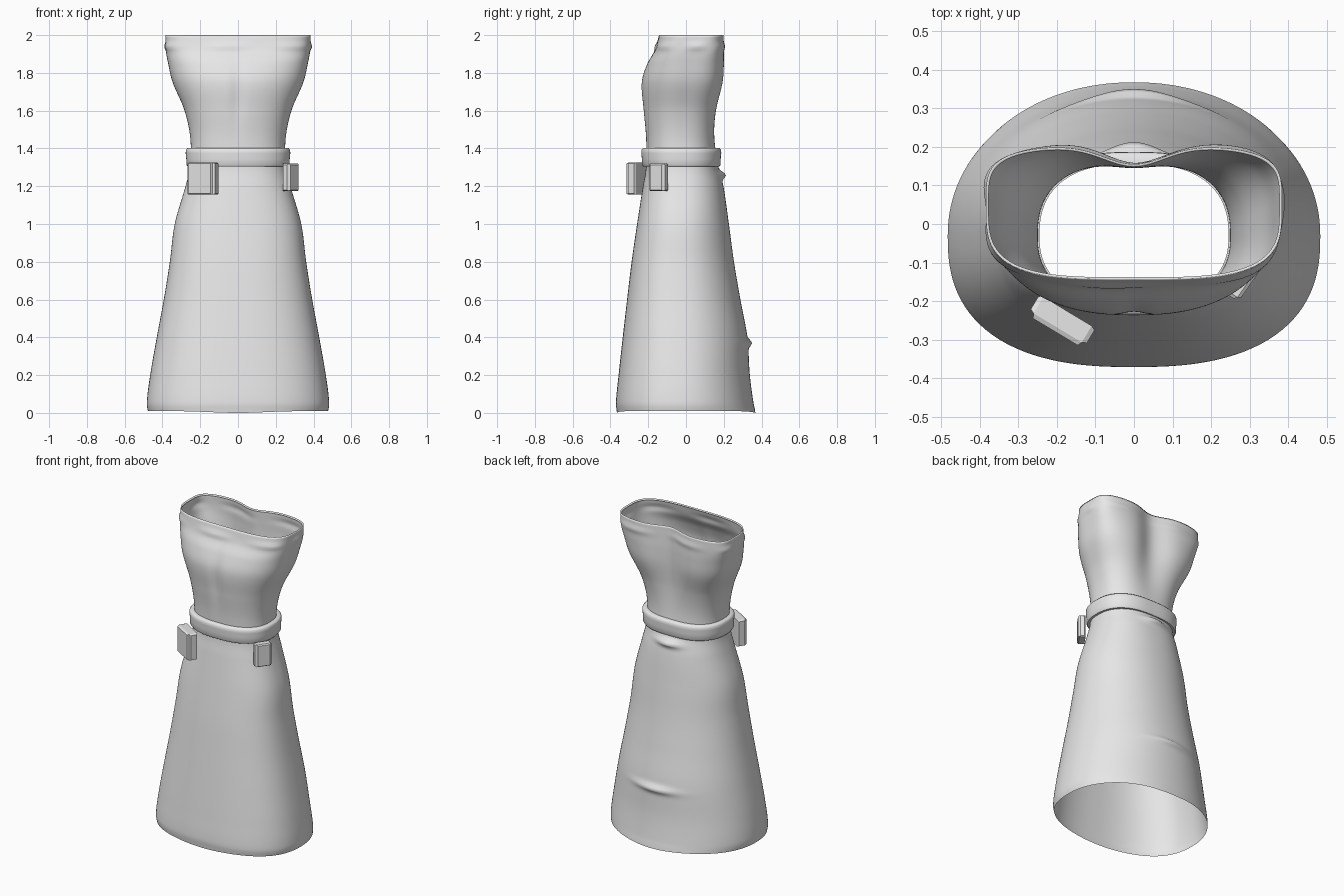
import bpy, bmesh, math
from mathutils import Matrix, Vector

if "Cube" in bpy.data.objects:
    bpy.data.objects.remove(bpy.data.objects["Cube"])

grey = bpy.data.materials.new("cloth grey")
grey.diffuse_color = (0.8, 0.8, 0.8, 1)
grey.use_nodes = True
grey.node_tree.nodes["Principled BSDF"].inputs["Base Color"].default_value = grey.diffuse_color

SEG = 128
# height, half width, front y, back y, centre y, front power, back power, back notch
KEYS = [
    (0.00, .475, -.364, .370, -.03, 2.5, 2.08, 0),
    (0.05, .483, -.371, .358, -.03, 2.5, 2.08, 0),
    (0.20, .465, -.357, .338, -.03, 2.5, 2.08, 0),
    (0.40, .430, -.335, .325, -.03, 2.5, 2.08, 0),
    (0.60, .393, -.312, .288, -.03, 2.5, 2.1, 0),
    (0.80, .361, -.288, .254, -.03, 2.5, 2.1, 0),
    (1.00, .335, -.259, .227, -.03, 2.45, 2.15, 0),
    (1.20, .278, -.228, .198, -.03, 2.4, 2.3, 0),
    (1.30, .255, -.212, .172, -.03, 2.4, 2.4, 0),
    (1.45, .252, -.212, .160, -.03, 2.4, 2.5, .010),
    (1.60, .283, -.226, .175, -.02, 2.4, 2.7, .030),
    (1.75, .346, -.236, .205, .00, 2.4, 3.2, .050),
    (1.85, .370, -.205, .208, .02, 2.7, 3.6, .050),
    (1.92, .382, -.165, .205, .04, 3.2, 4.0, .048),
    (2.00, .384, -.143, .203, .05, 3.5, 4.0, .048),
]


def section(z):
    """Smoothly interpolated section values at height z."""
    i = max(k for k in range(len(KEYS) - 1) if KEYS[k][0] <= z or k == 0)
    a, b = KEYS[i], KEYS[i + 1]
    p, n = KEYS[max(i - 1, 0)], KEYS[min(i + 2, len(KEYS) - 1)]
    h = b[0] - a[0]
    t = min(max((z - a[0]) / h, 0), 1)
    out = []
    for k in range(1, 8):
        ma = (b[k] - p[k]) / (b[0] - p[0]) * h
        mb = (n[k] - a[k]) / (n[0] - a[0]) * h
        out.append((2*t**3 - 3*t*t + 1) * a[k] + (t**3 - 2*t*t + t) * ma
                   + (3*t*t - 2*t**3) * b[k] + (t**3 - t*t) * mb)
    return out


def bell(v, width):
    return math.exp(-(v / width) ** 2)


def ring(z, grow=0.0):
    """One horizontal loop of the garment, pushed outwards by grow."""
    hw, yf, yb, cy, nf, nb, notch = section(z)
    pts = []
    for i in range(SEG):
        t = 2 * math.pi * i / SEG
        c, s = math.cos(t), math.sin(t)
        n = nb if s > 0 else nf
        depth = (yb - cy if s > 0 else cy - yf) + grow
        r = (abs(c) ** n + abs(s) ** n) ** (-1 / n)
        x, y = (hw + grow) * r * c, cy + depth * r * s
        if s > 0:
            y -= notch * bell(x, .11)                              # back crease
            y += .022 * bell(x, .13) * bell(z - .37, .020)         # lower fold
            y += .030 * bell(x, .08) * bell(z - 1.26, .020)        # fold under belt
        else:
            y += .011 * bell(x, .035) * bell(z - 1.68, .16)        # front dent
        fold = .009 * bell(z - 1.94, .018) * (.5 + .5 * math.sin(7 * t + 1))
        pts.append(Vector((x + fold * c, y + fold * s, z)))
    return pts


def loft(name, rings, closed=False, angle=40):
    bm = bmesh.new()
    loops = [[bm.verts.new(p) for p in r] for r in rings]
    pairs = list(zip(loops, loops[1:]))
    if closed:
        pairs.append((loops[-1], loops[0]))
    for a, b in pairs:
        for i in range(SEG):
            j = (i + 1) % SEG
            bm.faces.new((a[i], a[j], b[j], b[i]))
    return finish(name, bm, angle)


def finish(name, bm, angle):
    me = bpy.data.meshes.new(name)
    bm.to_mesh(me)
    bm.free()
    me.materials.append(grey)
    ob = bpy.data.objects.new(name, me)
    bpy.context.collection.objects.link(ob)
    bpy.ops.object.select_all(action='DESELECT')
    ob.select_set(True)
    bpy.context.view_layer.objects.active = ob
    if angle:
        bpy.ops.object.shade_smooth_by_angle(angle=math.radians(angle))
    return ob


# Gown: open tube from hem to neckline, narrowly turned in at the rim
ROWS = 150
rows = [ring(.01 + 1.99 * k / ROWS) for k in range(ROWS + 1)]
for p in rows[0]:
    p.z -= .01 * bell(p.x, .2)
rows.append(ring(1.992, -.007))
loft("gown", rows, angle=180)

# Belt: rounded band round the waist
band = [(1.305, -.005), (1.305, .018), (1.315, .024), (1.345, .024), (1.375, .027),
        (1.393, .026), (1.402, .018), (1.402, -.005)]
belt_rings = []
for z, grow in band:
    loop = ring(1.37, grow)
    for p in loop:
        p.z = z
    belt_rings.append(loop)
loft("belt", belt_rings, closed=True, angle=50)


def pouch(name, centre, size, turn, lift):
    """Box with raised, chamfered front and ends; local -y faces outwards."""
    bm = bmesh.new()
    bmesh.ops.create_cube(bm, size=1)
    bmesh.ops.scale(bm, vec=size, verts=bm.verts)
    bm.normal_update()
    sides = [f for f in bm.faces if abs(f.normal.x) > .9 or f.normal.y < -.9]
    for f in sides:
        normal = f.normal.copy()
        bmesh.ops.inset_region(bm, faces=[f], thickness=.008, depth=0)
        for v in f.verts:
            v.co += normal * lift
    bm.transform(Matrix.Translation(centre) @ Matrix.Rotation(math.radians(turn), 4, 'Z'))
    bmesh.ops.recalc_face_normals(bm, faces=bm.faces)
    finish(name, bm, 0)


# Pouches hanging below the belt
pouch("large_pouch", (-.185, -.248, 1.240), (.146, .050, .170), -31, .012)
pouch("small_pouch", (.278, -.145, 1.247), (.086, .036, .144), 55, .008)
